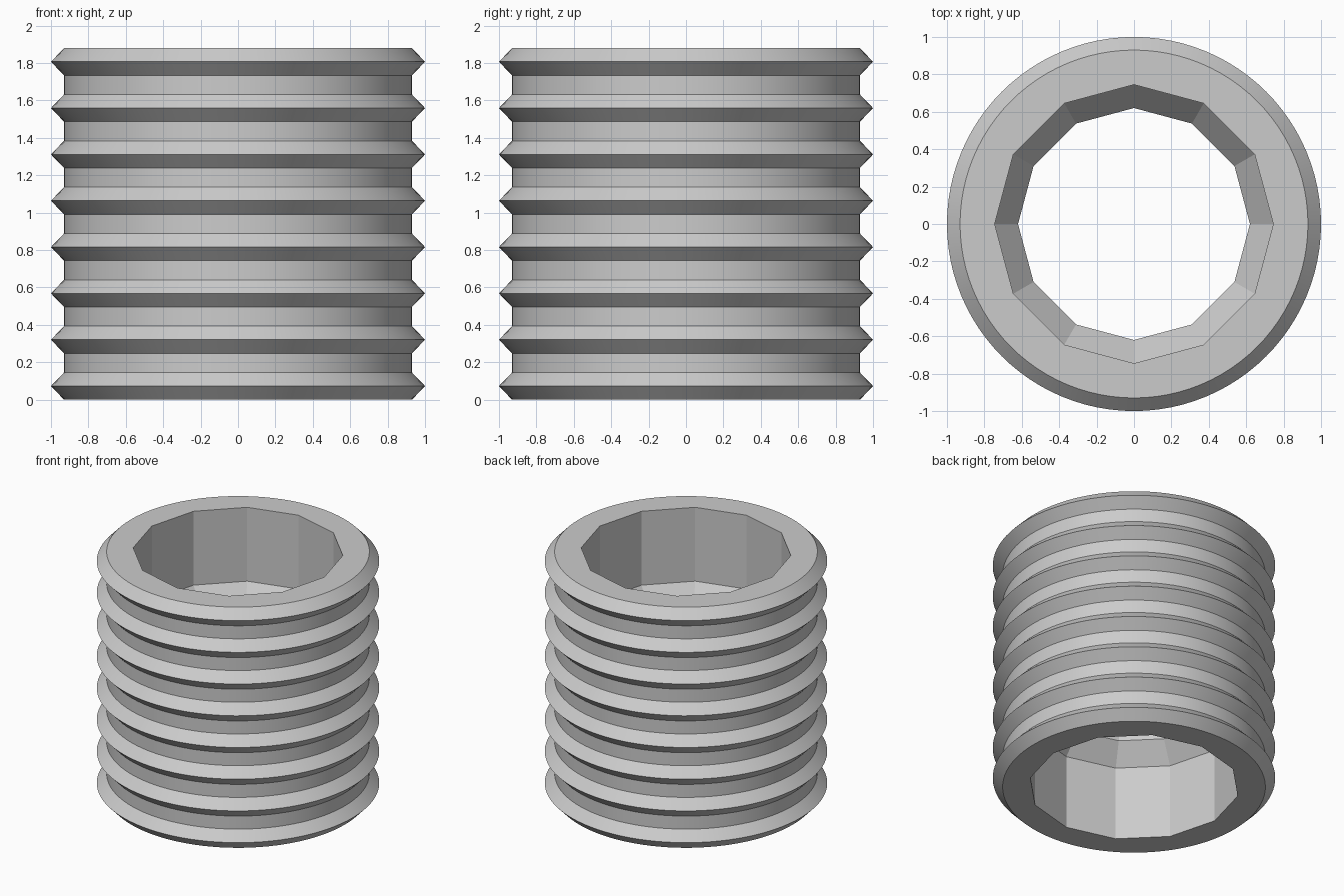
import bpy, bmesh
from math import cos, sin, pi

cube = bpy.data.objects.get("Cube")
if cube:
    bpy.data.objects.remove(cube, do_unlink=True)

HEIGHT = 1.88
RIDGES = 8
RIDGE_HALF = 0.073
ROOT, CREST = 0.93, 1.0
PITCH = (HEIGHT - 2 * RIDGE_HALF) / (RIDGES - 1)

grey = bpy.data.materials.new("plain_grey")
grey.use_nodes = True
grey.diffuse_color = (0.6, 0.6, 0.6, 1)
grey.node_tree.nodes["Principled BSDF"].inputs["Base Color"].default_value = (0.6, 0.6, 0.6, 1)


def lathe(bm, profile, sides):
    """Spin (radius, z) points into an open wall; return its end loops of edges."""
    rings = [[bm.verts.new((r * cos(2 * pi * i / sides), r * sin(2 * pi * i / sides), z))
              for i in range(sides)] for r, z in profile]
    for low, high in zip(rings, rings[1:]):
        for i in range(sides):
            j = (i + 1) % sides
            bm.faces.new((low[i], low[j], high[j], high[i]))
    return [[bm.edges.get((ring[i - 1], ring[i])) for i in range(sides)]
            for ring in (rings[0], rings[-1])]


# Outer wall: evenly spaced V-shaped ridges with straight grooves between
outer = []
for k in range(RIDGES):
    z = RIDGE_HALF + k * PITCH
    outer += [(ROOT, z - RIDGE_HALF), (CREST, z), (ROOT, z + RIDGE_HALF)]

# Bore: wide twelve-sided sockets at both ends, tapering to a narrower waist
half_bore = [(0.745, 0), (0.745, 0.577), (0.62, 0.73)]
bore = half_bore + [(r, HEIGHT - z) for r, z in reversed(half_bore)]

bm = bmesh.new()
outer_ends = lathe(bm, outer, 96)
bore_ends = lathe(bm, bore, 12)

# Flat end rims joining the round outside to the faceted bore
for a, b in zip(outer_ends, bore_ends):
    bmesh.ops.triangle_fill(bm, edges=a + b, use_beauty=True)
bmesh.ops.recalc_face_normals(bm, faces=bm.faces)

mesh = bpy.data.meshes.new("ridged_sleeve")
bm.to_mesh(mesh)
bm.free()
mesh.materials.append(grey)
sleeve = bpy.data.objects.new("ridged_sleeve", mesh)
bpy.context.collection.objects.link(sleeve)

# Smooth round the outside, crisp ridges and bore facets
bpy.ops.object.select_all(action="DESELECT")
sleeve.select_set(True)
bpy.context.view_layer.objects.active = sleeve
bpy.ops.object.shade_smooth_by_angle(angle=0.3)
